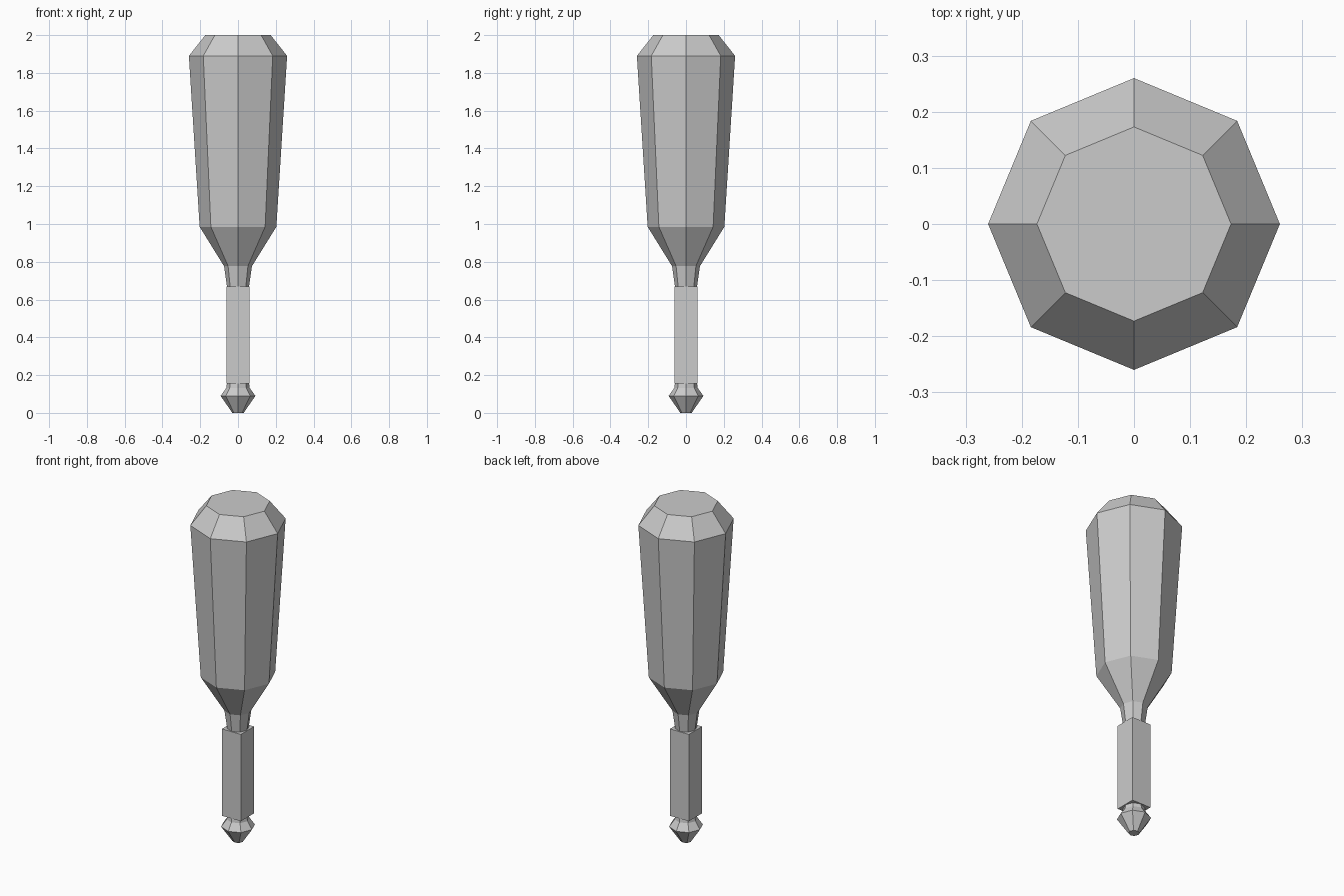
import bpy, bmesh, math

if "Cube" in bpy.data.objects:
    bpy.data.objects.remove(bpy.data.objects["Cube"])

def lathe(name, profile, sides=8):
    """Flat-faceted solid of revolution from (radius, z) pairs, bottom to top."""
    bm = bmesh.new()
    rings = []
    for r, z in profile:
        rings.append([bm.verts.new((r * math.cos(2 * math.pi * i / sides),
                                    r * math.sin(2 * math.pi * i / sides), z))
                      for i in range(sides)])
    for a, b in zip(rings, rings[1:]):
        for i in range(sides):
            j = (i + 1) % sides
            bm.faces.new((a[i], a[j], b[j], b[i]))
    bm.faces.new(rings[0][::-1])
    bm.faces.new(rings[-1])
    mesh = bpy.data.meshes.new(name)
    bm.to_mesh(mesh)
    bm.free()
    obj = bpy.data.objects.new(name, mesh)
    bpy.context.collection.objects.link(obj)
    return obj

# Pointed tip knob with a short neck
lathe("tip_knob", [(0.03, 0), (0.092, 0.09), (0.062, 0.132), (0.058, 0.16)])

# Square shaft
bpy.ops.mesh.primitive_cube_add(size=1, location=(0, 0, 0.4125))
shaft = bpy.context.object
shaft.name = "shaft"
shaft.scale = (0.124, 0.124, 0.515)

# Octagonal handle with collar, flare and bevelled butt
lathe("handle", [(0.058, 0.665), (0.074, 0.777), (0.203, 0.985),
                 (0.26, 1.89), (0.173, 2.0)])
